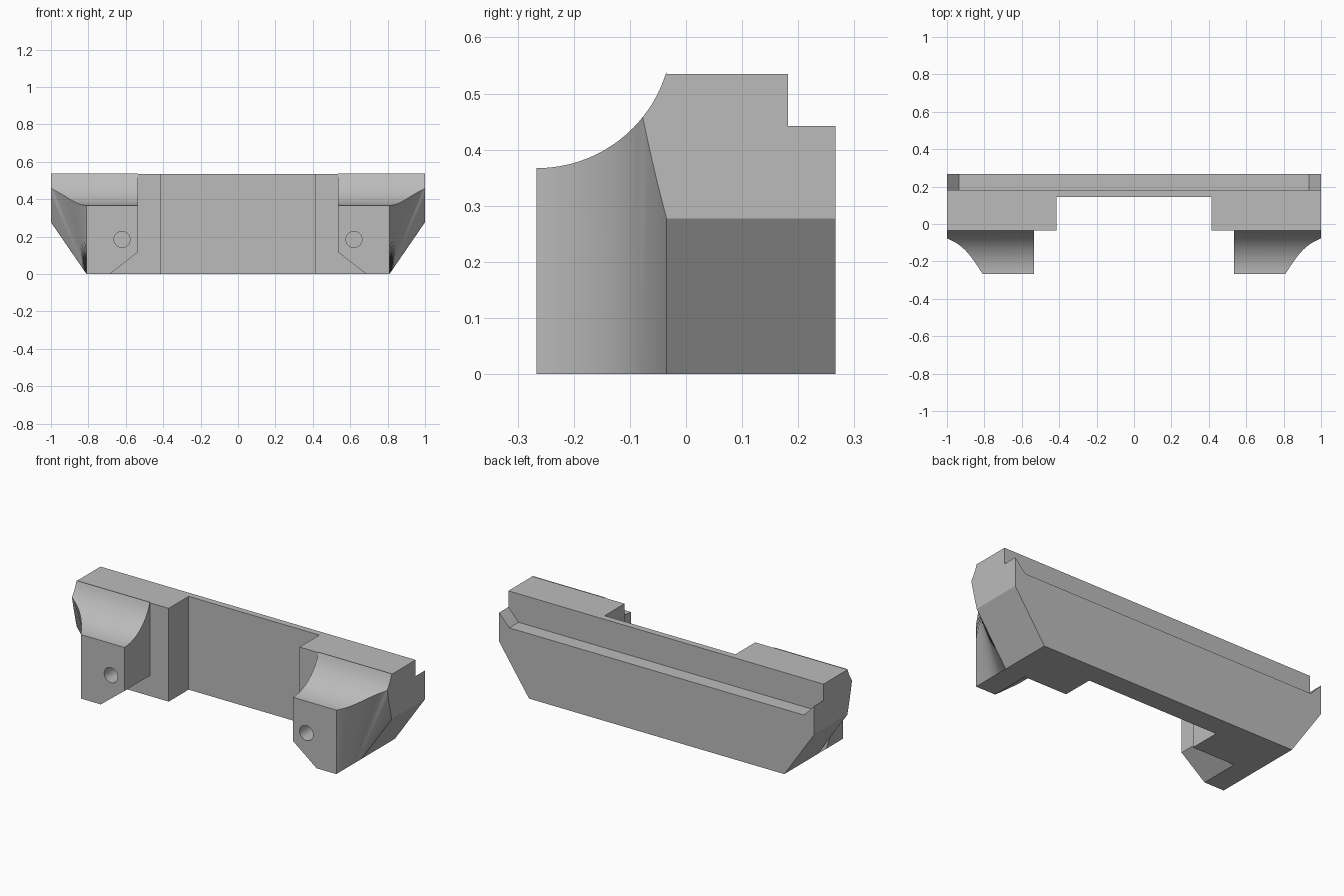
import bpy, bmesh, math
from mathutils import Matrix

default = bpy.data.objects.get("Cube")
if default:
    bpy.data.objects.remove(default, do_unlink=True)

# Overall dimensions
FRONT, FACE, BACK = -0.266, -0.035, 0.266
TOP, SLOPE = 0.535, 0.68
BASE_X = 0.81

grey = bpy.data.materials.new("plain grey")
grey.use_nodes = True
grey.diffuse_color = (0.5, 0.5, 0.5, 1)
grey.node_tree.nodes["Principled BSDF"].inputs["Base Color"].default_value = grey.diffuse_color


def make_object(name, bm):
    bmesh.ops.remove_doubles(bm, verts=bm.verts, dist=0.0002)
    bmesh.ops.recalc_face_normals(bm, faces=bm.faces)
    mesh = bpy.data.meshes.new(name)
    bm.to_mesh(mesh)
    bm.free()
    mesh.materials.append(grey)
    obj = bpy.data.objects.new(name, mesh)
    bpy.context.collection.objects.link(obj)
    return obj


def loft(name, sections):
    """Skin a row of closed sections that share one point count, capping both ends."""
    bm = bmesh.new()
    rings = [[bm.verts.new(p) for p in s] for s in sections]
    n = len(rings[0])
    for a, b in zip(rings, rings[1:]):
        for i in range(n):
            j = (i + 1) % n
            bm.faces.new((a[i], a[j], b[j], b[i]))
    bm.faces.new(rings[0])
    bm.faces.new(rings[-1])
    return make_object(name, bm)


def prism(name, outline, y0, y1):
    return loft(name, [[(x, y, z) for x, z in outline] for y in (y0, y1)])


def activate(obj):
    bpy.ops.object.select_all(action='DESELECT')
    obj.select_set(True)
    bpy.context.view_layer.objects.active = obj


def cut(obj, cutter):
    mod = obj.modifiers.new("cut", 'BOOLEAN')
    mod.operation = 'DIFFERENCE'
    mod.solver = 'EXACT'
    mod.object = cutter
    activate(obj)
    bpy.ops.object.modifier_apply(modifier=mod.name)
    bpy.data.objects.remove(cutter, do_unlink=True)


# Main bar with sloping lower ends
half = [(BASE_X, 0), (1, 0.277), (1, TOP)]
bar = prism("main_bar", half + [(-x, z) for x, z in reversed(half)], FACE, BACK)

# Central recess in the front
recess = [(-0.415, -0.1), (0.415, -0.1), (0.415, 0.7), (-0.415, 0.7)]
cut(bar, prism("recess_cutter", recess, -0.2, 0.145))

# Rear ledge that ramps up at both ends
ramp = [(0.935, 0.372), (1, 0.442), (1.1, 0.442), (1.1, 0.7)]
cut(bar, prism("ledge_cutter", ramp + [(-x, z) for x, z in reversed(ramp)], 0.182, 0.4))

# Front foot: concave saddle on top, hollow flare outside, chamfer inside
RADIUS = 0.2415
STEPS = 28
sections = []
for i in range(STEPS + 1):
    u = i / STEPS
    y = FRONT + (FACE - FRONT) * u
    top = 0.367 + RADIUS - math.sqrt(RADIUS ** 2 - (y - FRONT) ** 2)
    flare = SLOPE * (0.6 * u + 0.4 * u ** 6)
    outer = min(1, BASE_X + flare * top)
    low = min(top, (1 - BASE_X) / flare) if flare else top
    outline = [(0.685, 0), (BASE_X, 0), (outer, low), (outer, top),
               (0.535, top), (0.535, 0.117)]
    sections.append([(x, y, z) for x, z in outline])
foot = loft("front_foot", sections)

# Blind screw hole in the foot
bm = bmesh.new()
bmesh.ops.create_cone(bm, cap_ends=True, segments=32, radius1=0.043, radius2=0.043, depth=0.4,
                      matrix=Matrix.Translation((0.62, FRONT, 0.185))
                      @ Matrix.Rotation(math.pi / 2, 4, 'X'))
cut(foot, make_object("hole_cutter", bm))

# Smooth the curved surfaces, then mirror the foot to the other side
activate(foot)
bpy.ops.object.shade_smooth_by_angle(angle=math.radians(30))
mirror = foot.modifiers.new("mirror", 'MIRROR')
mirror.use_axis[0] = True
mirror.use_clip = False
